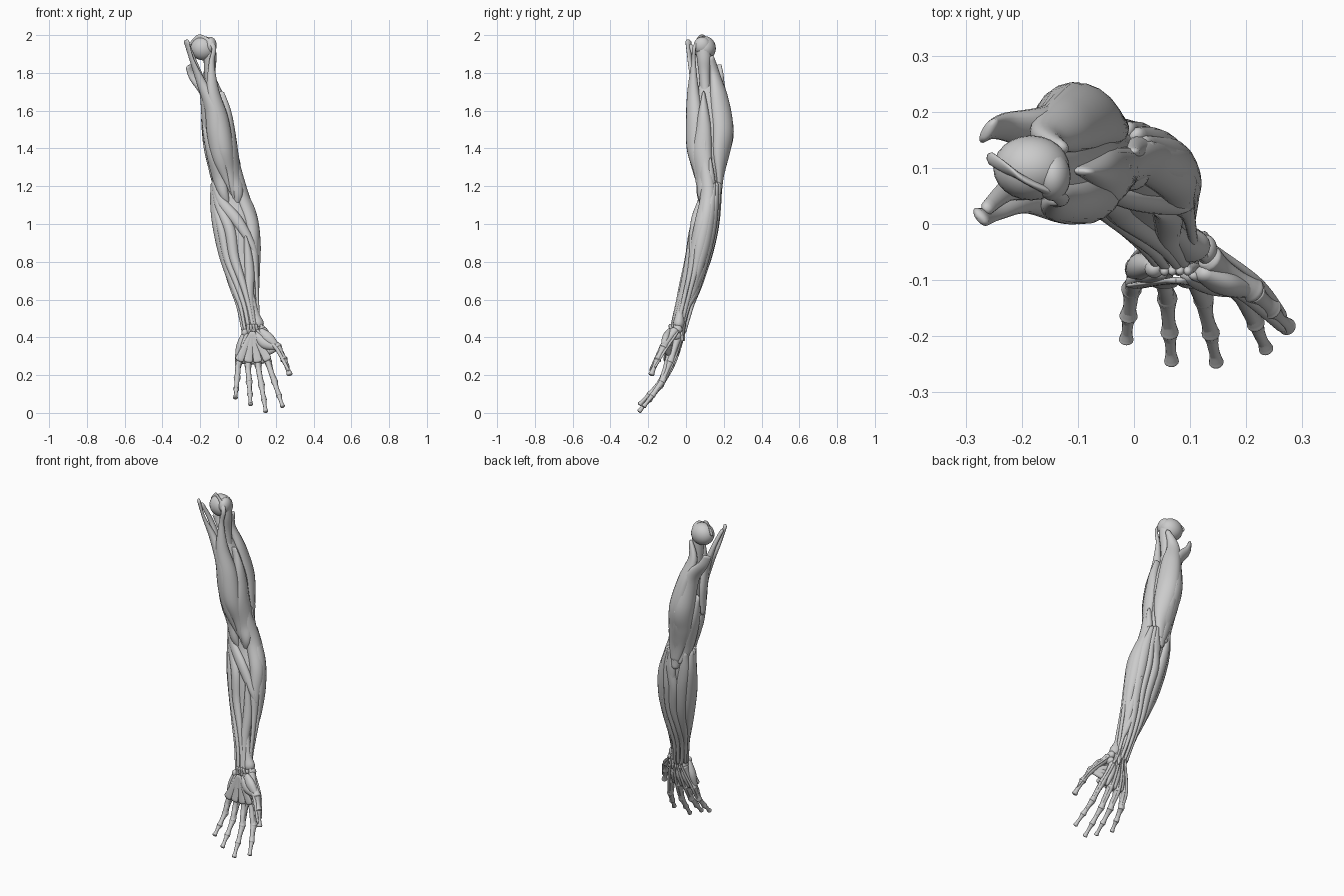
import bpy, bmesh, math
from mathutils import Vector as V

# Outline of the arm: z, x min, x max, y min, y max
OUTLINE = [
    (1.80, -.205, -.115, .03, .175), (1.7, -.21, -.075, .005, .215), (1.6, -.20, -.035, -.002, .243),
    (1.5, -.195, -.013, -.002, .255), (1.4, -.185, .002, 0, .238), (1.3, -.16, .015, .03, .212),
    (1.2, -.142, .035, .06, .19), (1.1, -.147, .083, .05, .187), (1.0, -.138, .115, .02, .177),
    (.9, -.118, .12, 0, .16), (.8, -.092, .12, -.012, .13), (.7, -.058, .113, -.032, .095),
    (.6, -.022, .098, -.052, .06), (.5, .01, .108, -.075, .014), (.42, .02, .125, -.092, 0)]
SIDES = 16


def outline(z):
    """Centre and half sizes of the arm at height z."""
    z = max(min(z, 1.8), .42)
    for a, b in zip(OUTLINE, OUTLINE[1:]):
        if b[0] <= z <= a[0]:
            f = (a[0] - z) / (a[0] - b[0])
            x0, x1, y0, y1 = [p + (q - p) * f for p, q in zip(a[1:], b[1:])]
            return (x0 + x1) / 2, (y0 + y1) / 2, (x1 - x0) / 2, (y1 - y0) / 2


def finish(bm, name):
    bmesh.ops.recalc_face_normals(bm, faces=bm.faces)
    me = bpy.data.meshes.new(name)
    bm.to_mesh(me)
    bm.free()
    for p in me.polygons:
        p.use_smooth = True
    ob = bpy.data.objects.new(name, me)
    bpy.context.collection.objects.link(ob)
    return ob


def spline(a, b, c, d, t):
    return .5 * (2 * b + (c - a) * t + (2 * a - 5 * b + 4 * c - d) * t * t
                 + (3 * b - a - 3 * c + d) * t ** 3)


def tube(name, pts, steps=7):
    """Smooth elliptical tube with tapered ends; a point is (position, half width, half depth, facing)."""
    rings = []
    for i in range(len(pts) - 1):
        q = [pts[max(0, min(len(pts) - 1, i + k))] for k in (-1, 0, 1, 2)]
        for s in range(steps + (i == len(pts) - 2)):
            t = s / steps
            pos, w, d, n = [spline(*[p[k] for p in q], t) for k in range(4)]
            rings.append([pos, max(w, .003), max(d, .003), n])
    for r in (rings[0], rings[-1]):
        r[1], r[2] = r[1] * .55, r[2] * .55
    bm, loops = bmesh.new(), []
    for i, (pos, w, d, n) in enumerate(rings):
        tan = (rings[min(i + 1, len(rings) - 1)][0] - rings[max(i - 1, 0)][0]).normalized()
        n = (n - tan * n.dot(tan)).normalized()
        b = tan.cross(n)
        loops.append([bm.verts.new(pos + b * w * math.cos(a) + n * d * math.sin(a))
                      for a in (2 * math.pi * k / SIDES for k in range(SIDES))])
    for r, s in zip(loops, loops[1:]):
        for k in range(SIDES):
            bm.faces.new((r[k], r[k - 1], s[k - 1], s[k]))
    bm.faces.new(loops[0])
    bm.faces.new(loops[-1])
    return finish(bm, name)


def muscle(name, *rows):
    """Rows are (z, angle, width, depth) lying on the outline or free (x, y, z, width, depth)."""
    pts = []
    for r in rows:
        if len(r) == 4:
            z, ang, w, d = r
            cx, cy, hx, hy = outline(z)
            c, s = math.cos(math.radians(ang)), math.sin(math.radians(ang))
            n = V((c / hx, s / hy, 0)).normalized()
            pts.append((V((cx + hx * c, cy + hy * s, z)) - n * d, w, d, n))
        else:
            x, y, z, w, d = r
            cx, cy, _, _ = outline(z)
            pts.append((V((x, y, z)), w, d, V((x - cx, y - cy, 0)).normalized()))
    return tube(name, pts)


FRONT = V((0, -1, 0))


def cord(name, *rows):
    """Tube from (position, width, depth) rows facing the palm side."""
    return tube(name, [(V(p), w, d, FRONT) for p, w, d in rows])


def ball(name, c, r):
    bm = bmesh.new()
    bmesh.ops.create_uvsphere(bm, u_segments=24, v_segments=14, radius=1)
    for v in bm.verts:
        v.co = V([v.co[k] * r[k] + c[k] for k in range(3)])
    return finish(bm, name)


def bone(name, a, b, r):
    """Shaft with swollen ends."""
    a, b = V(a), V(b)
    prof = ((-.04, .8), (.03, 1.1), (.12, 1.0), (.35, .78), (.65, .76), (.88, .95), (.98, 1.05), (1.04, .8))
    return cord(name, *[(a.lerp(b, f), r * k, r * k) for f, k in prof])


# Upper arm bone
ball("humerus_head", (-.183, .1, 1.93), (.068, .058, .064))
ball("humerus_tubercle", (-.145, .085, 1.945), (.032, .044, .045))
cord("humerus_shaft", ((-.15, .09, 1.96), .03, .035), ((-.148, .095, 1.88), .034, .038),
     ((-.145, .1, 1.75), .028, .028), ((-.1, .12, 1.45), .026, .026), ((-.05, .13, 1.2), .05, .03))

# Deep mass beneath the surface muscles
core = []
for z in (1.76, 1.7, 1.62, 1.5, 1.4, 1.3, 1.2, 1.1, 1.0, .9, .8, .7, .6, .52, .46):
    cx, cy, hx, hy = outline(z)
    k = .3 if z > 1.72 else .5 if z > 1.65 else .62 if z > 1.6 else .73
    core.append(((cx, cy, z), hx * k, hy * k))
cord("deep_muscle", *core)

# Upper arm muscles
muscle("biceps_long_head", (-.26, .12, 1.945, .012, .006), (-.205, .085, 1.99, .014, .006),
       (-.13, .045, 1.94, .013, .008), (-.14, .04, 1.85, .015, .012), (1.7, 292, .036, .03),
       (1.55, 296, .052, .045), (1.4, 297, .05, .042), (1.28, 292, .03, .024), (1.18, 285, .014, .01),
       (.0, .1, 1.08, .008, .008))
muscle("biceps_short_head", (-.275, .012, 1.975, .02, .01), (-.245, .02, 1.87, .015, .009),
       (-.195, .042, 1.75, .026, .022), (1.62, 243, .045, .036), (1.48, 247, .053, .045),
       (1.35, 256, .043, .035), (1.24, 270, .02, .016), (.0, .1, 1.1, .008, .008))
muscle("coracobrachialis", (-.265, .025, 1.95, .012, .01), (-.225, .06, 1.84, .02, .014),
       (1.7, 208, .034, .024), (1.57, 203, .036, .024), (1.43, 196, .01, .01))
muscle("brachialis", (1.7, 350, .006, .02), (1.6, 345, .026, .026), (1.5, 341, .042, .032),
       (1.38, 335, .055, .036), (1.25, 315, .05, .034), (1.15, 300, .026, .022), (-.02, .11, 1.06, .01, .01))
muscle("brachialis_inner", (1.54, 205, .006, .014), (1.46, 208, .024, .022), (1.36, 215, .038, .03),
       (1.25, 232, .04, .03), (1.15, 250, .024, .02), (-.04, .11, 1.06, .01, .01))
muscle("triceps_long_head", (-.262, .165, 1.84, .026, .01), (-.235, .175, 1.78, .03, .018),
       (1.68, 133, .047, .035), (1.5, 124, .062, .05), (1.37, 116, .055, .038), (1.25, 105, .035, .02),
       (1.15, 98, .022, .014))
muscle("triceps_lateral_head", (-.125, .135, 1.89, .012, .01), (1.79, 68, .034, .024), (1.66, 52, .055, .04),
       (1.5, 50, .065, .05), (1.37, 58, .055, .036), (1.25, 75, .034, .02), (1.15, 90, .02, .012))
muscle("triceps_medial_head", (1.57, 168, .01, .02), (1.43, 165, .042, .034), (1.3, 155, .045, .03),
       (1.2, 130, .03, .02), (1.14, 110, .012, .012))
muscle("triceps_tendon", (1.5, 88, .006, .012), (1.4, 88, .022, .012), (1.3, 90, .032, .01),
       (1.2, 95, .034, .012), (1.1, 96, .02, .016))

# Elbow bones
ball("olecranon", (-.055, .157, 1.155), (.03, .03, .055))
ball("inner_epicondyle", (-.117, .125, 1.175), (.028, .024, .03))
ball("outer_epicondyle", (.02, .13, 1.19), (.022, .024, .035))

# Forearm, thumb side
muscle("brachioradialis", (1.45, 350, .006, .014), (1.32, 345, .028, .022), (1.15, 338, .042, .034),
       (1.0, 328, .04, .034), (.86, 325, .028, .022), (.72, 335, .014, .01), (.46, 350, .01, .008))
muscle("long_wrist_extensor", (1.35, 5, .006, .012), (1.2, 5, .03, .024), (1.05, 0, .038, .032),
       (.9, 358, .034, .026), (.74, 3, .014, .01), (.48, 25, .009, .007), (.13, -.02, .38, .008, .006))
muscle("short_wrist_extensor", (1.22, 25, .01, .014), (1.05, 26, .032, .024), (.9, 25, .036, .028),
       (.76, 24, .026, .02), (.6, 25, .012, .009), (.47, 42, .009, .006), (.1, -.012, .38, .008, .006))

# Forearm muscles that run straight down: name, top angle, belly angle, wrist angle, width
for name, top, mid, low, w in (
        ("finger_extensor", 40, 52, 75, .034), ("small_finger_extensor", 55, 75, 105, .024),
        ("ulnar_wrist_extensor", 62, 97, 135, .03), ("deep_finger_flexor", 135, 126, 165, .036),
        ("ulnar_wrist_flexor", 168, 158, 195, .034), ("surface_finger_flexor", 182, 192, 225, .036),
        ("long_palm_flexor", 192, 222, 255, .026), ("radial_wrist_flexor", 200, 250, 285, .03)):
    muscle(name, (1.22, top, .012, .016), (1.1, (top + mid) / 2, w * .85, .022), (.97, mid, w, .028),
           (.82, mid, w * .9, .025), (.68, (mid + low) / 2, w * .6, .017),
           (.56, low, .011, .009), (.42, low, .009, .007))
muscle("round_pronator", (1.23, 200, .01, .014), (1.12, 235, .028, .02), (1.02, 275, .03, .022),
       (.9, 310, .02, .016), (.82, 330, .008, .014))
muscle("elbow_extensor", (1.18, 62, .012, .014), (1.1, 80, .032, .018), (.98, 98, .008, .012))
muscle("thumb_flexor", (.94, 292, .006, .018), (.85, 297, .02, .02), (.74, 300, .026, .02),
       (.6, 305, .022, .016), (.44, 300, .01, .008))
muscle("thumb_abductor", (.9, 60, .006, .014), (.74, 45, .022, .016), (.62, 18, .022, .016),
       (.52, 350, .012, .01), (.145, -.07, .42, .01, .008))
muscle("thumb_extensor", (.76, 70, .006, .01), (.62, 42, .018, .014), (.52, 12, .011, .009),
       (.145, -.045, .43, .007, .006), (.225, -.105, .34, .007, .006), (.27, -.165, .24, .006, .005))

# Wrist: forearm bone ends and two rows of small bones
cord("radius_end", ((.06, -.005, .66), .018, .016), ((.085, -.03, .53), .025, .022),
     ((.098, -.038, .475), .038, .03), ((.1, -.042, .452), .03, .024))
cord("ulna_end", ((.03, .01, .6), .014, .014), ((.037, -.02, .5), .02, .02), ((.04, -.028, .468), .016, .016))
for i in range(8):
    col, row = i % 4, i // 4
    ball("wrist_bone_%d" % (i + 1), (.044 + col * .028, -.045 - row * .006, .442 - row * .034), (.02, .026, .023))
ball("pea_bone", (.036, -.08, .425), (.017, .016, .02))

# Fingers: bones, tendons on both sides and muscles between the hand bones
knuckles = []
for i, (name, base, mcp, tip) in enumerate((
        ("little", (.045, -.045, .4), (.003, -.08, .265), (-.014, -.207, .08)),
        ("ring", (.068, -.04, .4), (.053, -.08, .257), (.067, -.246, .045)),
        ("middle", (.092, -.038, .4), (.106, -.08, .257), (.147, -.248, .008)),
        ("index", (.115, -.042, .4), (.16, -.084, .268), (.236, -.224, .034)))):
    base, mcp, tip = V(base), V(mcp), V(tip)
    pip = mcp.lerp(tip, .45) + V((0, .02, 0))
    dip = mcp.lerp(tip, .76) + V((0, .011, 0))
    knuckles.append((base, mcp))
    bone(name + "_hand_bone", base, mcp, .02)
    for k, (a, b) in enumerate(((mcp, pip), (pip, dip), (dip, tip))):
        bone("%s_finger_bone_%d" % (name, k + 1), a, b, (.0175, .0155, .0125)[k])
    out = V((0, .016, .006))
    cord(name + "_extensor_tendon", ((.045 + i * .015, -.005, .5), .006, .005), (base + out * 1.6, .007, .005),
         (mcp + out * 1.3, .009, .006), (pip + out * .8, .008, .005), (dip + out * .7, .006, .004))
    cord(name + "_flexor_tendon", ((.055 + i * .013, -.085, .47), .008, .008), (base - out * 2.2, .009, .009),
         (mcp - out * 1.2, .014, .013), (mcp.lerp(pip, .5) - out * .8, .014, .012),
         (pip - out * .7, .013, .01), (dip - out * .5, .01, .008), (tip - out * .3, .007, .006))
    a, b = V((.075, -.1, .43)), mcp - V((0, .03, -.01))
    cord(name + "_palm_band", (a, .012, .006), (a.lerp(b, .5), .017, .005), (b, .024, .006))
for i, ((a, b), (c, d)) in enumerate(zip(knuckles, knuckles[1:])):
    p, q = (a + c) / 2, (b + d) / 2
    cord("between_bone_muscle_%d" % (i + 1), (p, .012, .012), (p.lerp(q, .45), .022, .026), (q, .01, .014))

# Thumb
T = [V(p) for p in ((.132, -.06, .435), (.213, -.12, .345), (.245, -.152, .28), (.274, -.184, .203))]
for k in range(3):
    bone("thumb_bone_%d" % (k + 1), T[k], T[k + 1], (.022, .019, .015)[k])
cord("thumb_flexor_tendon", ((.1, -.09, .44), .008, .008), ((.165, -.115, .37), .01, .008),
     (T[1] + V((-.012, -.014, 0)), .01, .008), (T[3] + V((-.006, -.008, .02)), .008, .005))

# Palm muscles
cord("thumb_pad_outer", ((.115, -.085, .44), .015, .012), ((.16, -.105, .395), .03, .022), (T[1], .012, .012))
cord("thumb_pad_inner", ((.09, -.088, .425), .014, .012), ((.14, -.105, .37), .03, .022), (T[1], .012, .012))
for k in range(3):
    a = V((.108, -.075, .38 - k * .035))
    cord("thumb_adductor_%d" % (k + 1), (a, .016, .012), (a.lerp(T[1], .5), .022, .015), (T[1], .01, .01))
cord("little_finger_pad_outer", ((.036, -.075, .43), .012, .012), ((.012, -.075, .35), .022, .024),
     ((-.006, -.085, .27), .01, .012))
cord("little_finger_pad_inner", ((.05, -.085, .42), .012, .012), ((.032, -.09, .35), .022, .018),
     ((.008, -.095, .275), .01, .01))
